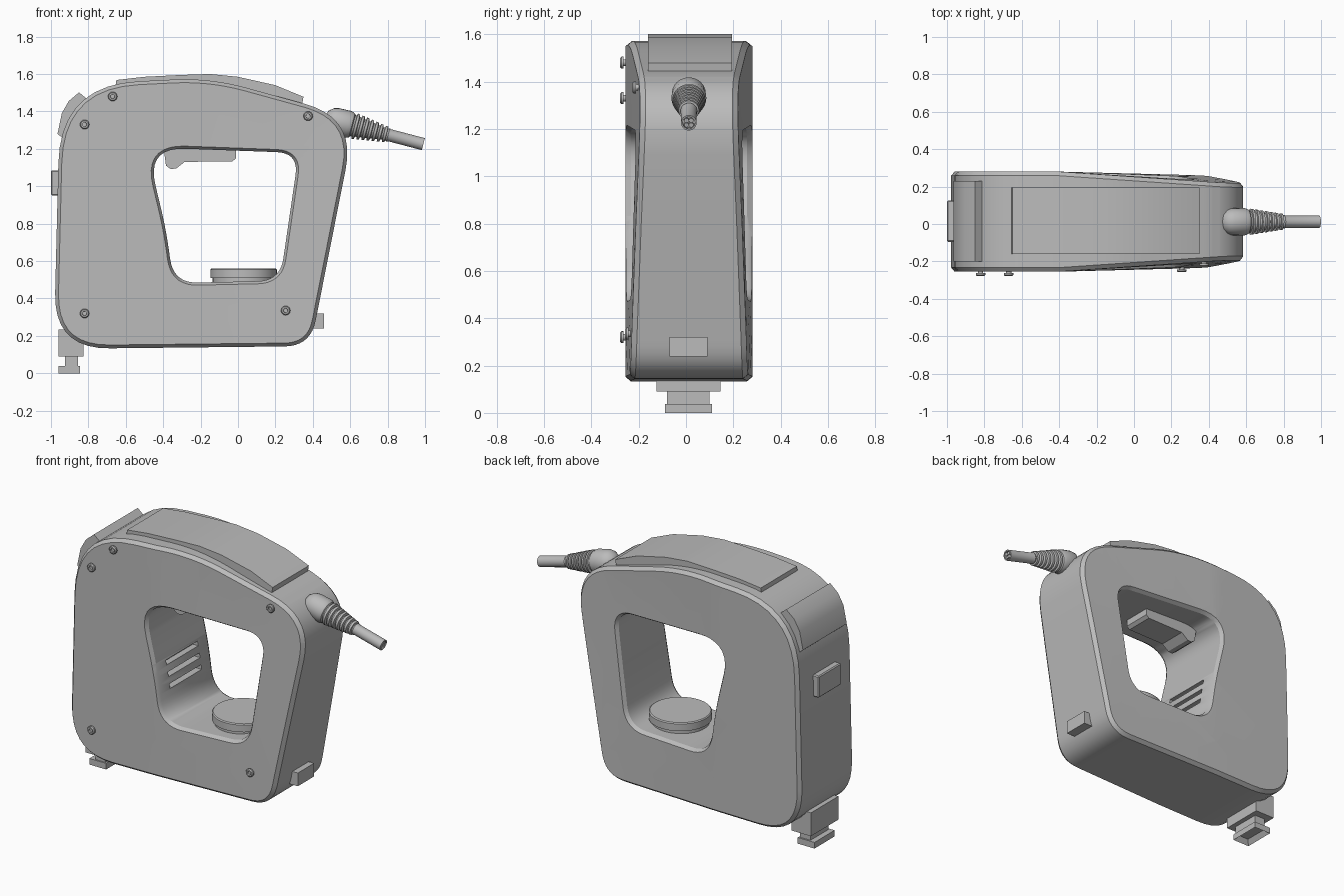
import bpy, bmesh, math
from mathutils import Vector, Matrix

cube = bpy.data.objects.get("Cube")
if cube:
    bpy.data.objects.remove(cube, do_unlink=True)

grey = bpy.data.materials.new("plain grey")
grey.use_nodes = True
grey.diffuse_color = (0.5, 0.5, 0.5, 1)
grey.node_tree.nodes["Principled BSDF"].inputs["Base Color"].default_value = (0.5, 0.5, 0.5, 1)

MID = 0.012          # middle of the body in y


def finish(bm, name, smooth=True):
    bmesh.ops.recalc_face_normals(bm, faces=bm.faces[:])
    mesh = bpy.data.meshes.new(name)
    bm.to_mesh(mesh)
    bm.free()
    ob = bpy.data.objects.new(name, mesh)
    bpy.context.collection.objects.link(ob)
    mesh.materials.append(grey)
    if smooth:
        shade(ob)
    return ob


def shade(ob):
    bpy.ops.object.select_all(action='DESELECT')
    ob.select_set(True)
    bpy.context.view_layer.objects.active = ob
    bpy.ops.object.shade_smooth_by_angle(angle=math.radians(32))


def rounded(corners, steps=9):
    """Closed outline whose corners (x, z, cut) are replaced by curves."""
    out = []
    for i, (x, z, cut) in enumerate(corners):
        p = Vector((x, z))
        a = Vector(corners[i - 1][:2])
        b = Vector(corners[(i + 1) % len(corners)][:2])
        a = p + (a - p).normalized() * cut
        b = p + (b - p).normalized() * cut
        for k in range(steps + 1):
            t = k / steps
            out.append(a * (1 - t) ** 2 + p * 2 * t * (1 - t) + b * t * t)
    return out


def offset(pts, d):
    """Move a counter-clockwise outline inwards by d."""
    out = []
    for i, p in enumerate(pts):
        t = (pts[(i + 1) % len(pts)] - pts[i - 1]).normalized()
        out.append(p + Vector((-t.y, t.x)) * d)
    return out


def box(name, x, y, z, bevel=0.0):
    bm = bmesh.new()
    bmesh.ops.create_cube(bm, size=1)
    for v in bm.verts:
        v.co = [lo + (c + 0.5) * (hi - lo) for c, (lo, hi) in zip(v.co, (x, y, z))]
    if bevel:
        bmesh.ops.bevel(bm, geom=bm.edges[:], offset=bevel, segments=1, affect='EDGES')
    return finish(bm, name, False)


def slab(name, pts, y0, y1, bevel=0.0):
    """Outline in x and z, pulled along y."""
    bm = bmesh.new()
    face = bm.faces.new([bm.verts.new((p[0], y0, p[1])) for p in pts])
    ext = bmesh.ops.extrude_face_region(bm, geom=[face])
    for v in ext["geom"]:
        if isinstance(v, bmesh.types.BMVert):
            v.co.y = y1
    if bevel:
        sharp = [e for e in bm.edges if e.calc_face_angle(0) > 0.9]
        bmesh.ops.bevel(bm, geom=sharp, offset=bevel, segments=1, affect='EDGES')
    return finish(bm, name)


def lathe(name, profile, origin, axis, sides=24):
    """Turn (distance, radius) pairs about an axis."""
    bm = bmesh.new()
    rings = []
    for d, r in profile:
        rings.append([bm.verts.new((r * math.cos(a), r * math.sin(a), d))
                      for a in (math.tau * k / sides for k in range(sides))])
    for lo, hi in zip(rings, rings[1:]):
        for k in range(sides):
            n = (k + 1) % sides
            bm.faces.new((lo[k], lo[n], hi[n], hi[k]))
    bm.faces.new(rings[0])
    bm.faces.new(rings[-1])
    rot = Vector(axis).to_track_quat('Z', 'Y').to_matrix().to_4x4()
    bm.transform(Matrix.Translation(origin) @ rot)
    return finish(bm, name)


def taper(x, z):
    """How much each side face moves in towards the cable end."""
    u = min(max((x + 0.4) / 0.95, 0), 1.05)
    return 0.065 * u * min(0.3 + 0.5 * z, 1)


# Body: ring-shaped housing with chamfered rims
outer = rounded([(-0.985, 0.13, 0.3), (0.388, 0.145, 0.14), (0.63, 1.365, 0.28),
                 (-0.15, 1.58, 0.2), (-0.95, 1.54, 0.42)])
hole = rounded([(-0.345, 0.482, 0.13), (0.225, 0.495, 0.12), (0.325, 1.178, 0.12),
                (-0.49, 1.208, 0.21), (-0.385, 0.77, 0.12)])
FRONT, BACK, RIM = -0.255, 0.28, 0.022
bm = bmesh.new()


def ring(pts, y):
    return [bm.verts.new((p.x, y, p.y)) for p in pts]


def bridge(a, b):
    for k in range(len(a)):
        n = (k + 1) % len(a)
        bm.faces.new((a[k], a[n], b[n], b[k]))


caps = {FRONT: [], BACK: []}
for pts, d in ((outer, 0.018), (hole, -0.014)):
    inner = offset(pts, d)
    loops = [ring(inner, FRONT), ring(pts, FRONT + RIM), ring(pts, BACK - RIM), ring(inner, BACK)]
    for a, b in zip(loops, loops[1:]):
        bridge(a, b)
    caps[FRONT].append(loops[0])
    caps[BACK].append(loops[-1])
for y, loops in caps.items():
    edges = [bm.edges.get((lp[k - 1], lp[k])) for lp in loops for k in range(len(lp))]
    bmesh.ops.triangle_fill(bm, use_beauty=True, edges=edges, normal=(0, math.copysign(1, y), 0))
cuts = [((x, 0, 0), (1, 0, 0)) for x in (-0.4, -0.1, 0.2, 0.42)]
cuts += [((0, 0, z), (0, 0, 1)) for z in (0.35, 0.8, 1.2, 1.4)]
for co, no in cuts:
    bmesh.ops.bisect_plane(bm, geom=bm.verts[:] + bm.edges[:] + bm.faces[:],
                           plane_co=co, plane_no=no, dist=0.0005)
for v in bm.verts:
    v.co.y -= math.copysign(taper(v.co.x, v.co.z), v.co.y)
body = finish(bm, "body", False)

# Vent slots cut into the wall of the opening
for z in (0.665, 0.735, 0.805):
    cutter = box("vent_cutter", (-0.43, -0.33), (-0.14, 0.17), (z - 0.014, z + 0.014))
    cutter.hide_render = True
    mod = body.modifiers.new("vent", 'BOOLEAN')
    mod.operation, mod.solver, mod.object = 'DIFFERENCE', 'EXACT', cutter
    bpy.context.view_layer.objects.active = body
    bpy.ops.object.modifier_apply(modifier=mod.name)
    bpy.data.objects.remove(cutter, do_unlink=True)
shade(body)

# Raised pads on the top and the upper left corner
top = [(-0.65, 1.568), (-0.5, 1.585), (-0.3, 1.595), (-0.15, 1.6), (0.0, 1.585),
       (0.2, 1.54), (0.35, 1.478)]
slab("top_pad", top + [(x - 0.01, z - 0.06) for x, z in reversed(top)], -0.16, 0.195)
corner = [(-0.965, 1.28), (-0.942, 1.39), (-0.905, 1.455), (-0.85, 1.502)]
slab("corner_pad", corner + [(x + 0.06, z - 0.05) for x, z in reversed(corner)], -0.2, 0.23)

# Trigger under the handle
slab("trigger", [(-0.4, 1.22), (-0.385, 1.11), (-0.36, 1.092), (-0.33, 1.095), (-0.285, 1.13),
                 (-0.03, 1.133), (-0.01, 1.15), (-0.01, 1.22)], MID - 0.09, MID + 0.09)

# Force dial on the floor of the opening
lathe("dial", [(0, 0.165), (0.05, 0.165), (0.05, 0.178), (0.094, 0.178), (0.1, 0.172)],
      (0.03, MID, 0.46), (0, 0, 1), 40)

# Side button, rear catch
box("side_button", (-1.0, -0.9), (-0.095, 0.125), (0.95, 1.085), 0.006)
box("rear_catch", (0.36, 0.46), (-0.07, 0.09), (0.238, 0.32))

# Nose: block, neck and an open foot
box("nose_block", (-0.96, -0.825), (-0.125, 0.145), (0.09, 0.235))
box("nose_neck", (-0.925, -0.855), (-0.08, 0.1), (0.03, 0.1))
foot = box("nose_foot", (-0.96, -0.845), (-0.088, 0.11), (0, 0.038))
bm = bmesh.new()
bm.from_mesh(foot.data)
base = min(bm.faces, key=lambda f: f.calc_center_median().z)
bmesh.ops.inset_region(bm, faces=[base], thickness=0.03)
for v in base.verts:
    v.co.z += 0.03
bm.to_mesh(foot.data)
bm.free()

# Cable with ribbed strain relief, sloping down to the end
end = Vector((0.991, MID, 1.225))
axis = Vector((1, 0, -0.262)).normalized()
length = 0.545
profile = [(0, 0.02), (0.01, 0.045), (0.035, 0.065), (0.06, 0.072), (0.13, 0.074), (0.15, 0.066)]
ribs = 7
for k in range(ribs):
    d = 0.155 + k * 0.027
    r = 0.07 - k * 0.0042
    profile += [(d, r - 0.012), (d + 0.008, r - 0.012), (d + 0.01, r), (d + 0.023, r - 0.002),
                (d + 0.025, r - 0.012)]
profile += [(0.35, 0.036), (0.36, 0.033), (length, 0.033), (length, 0.026), (length - 0.02, 0.026)]
lathe("cable", profile, end - axis * length, axis)
side = Vector((0, 1, 0))
up = axis.cross(side)
for k in range(4):
    a = math.tau * (k + 0.5) / 4
    spot = end + (side * math.cos(a) + up * math.sin(a)) * 0.014
    lathe("cable_core", [(-0.03, 0.01), (-0.002, 0.01)], spot, axis, 10)

# Screws standing proud of the front face
for x, z in ((-0.67, 1.48), (-0.82, 1.33), (0.375, 1.375), (0.255, 0.335), (-0.82, 0.32)):
    lathe("screw", [(-0.02, 0.014), (0.008, 0.014), (0.008, 0.025), (0.018, 0.025), (0.023, 0.02),
                    (0.023, 0.012), (0.014, 0.011)],
          (x, FRONT + taper(x, z), z), (0, -1, 0), 16)
